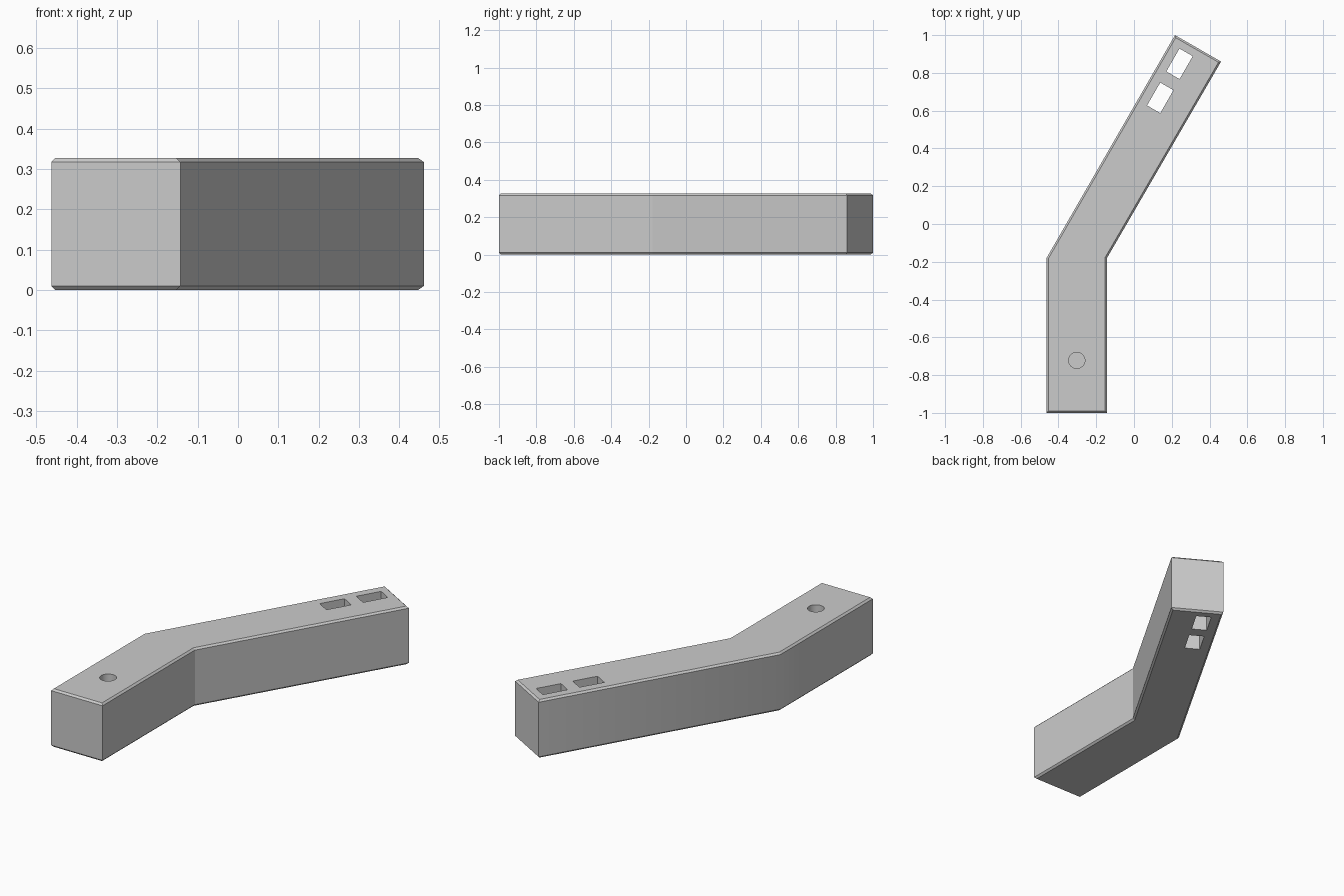
import bpy, bmesh
from math import radians
from mathutils import Matrix, Vector

cube = bpy.data.objects.get("Cube")
if cube:
    bpy.data.objects.remove(cube, do_unlink=True)

HEIGHT = 0.327
CHAMFER = 0.01
OUTLINE = [(-0.463, -1), (-0.143, -1), (-0.143, -0.18),
           (0.461, 0.86), (0.217, 1), (-0.463, -0.18)]

grey = bpy.data.materials.new("plain grey")
grey.use_nodes = True
colour = (0.6, 0.6, 0.6, 1)
grey.diffuse_color = colour
grey.node_tree.nodes["Principled BSDF"].inputs["Base Color"].default_value = colour


def make_object(name, bm):
    mesh = bpy.data.meshes.new(name)
    bm.to_mesh(mesh)
    bm.free()
    mesh.materials.append(grey)
    obj = bpy.data.objects.new(name, mesh)
    bpy.context.collection.objects.link(obj)
    return obj


def cut(target, cutter):
    mod = target.modifiers.new(cutter.name, "BOOLEAN")
    mod.operation = "DIFFERENCE"
    mod.solver = "EXACT"
    mod.object = cutter
    bpy.context.view_layer.objects.active = target
    bpy.ops.object.modifier_apply(modifier=mod.name)
    bpy.data.objects.remove(cutter, do_unlink=True)


# Bent bar: extruded outline with chamfered top and bottom rims
bm = bmesh.new()
base = bm.faces.new([bm.verts.new((x, y, 0)) for x, y in OUTLINE])
top = bmesh.ops.extrude_face_region(bm, geom=[base])["geom"]
bmesh.ops.translate(bm, vec=(0, 0, HEIGHT),
                    verts=[v for v in top if isinstance(v, bmesh.types.BMVert)])
bmesh.ops.recalc_face_normals(bm, faces=bm.faces)
rims = [e for e in bm.edges if abs(e.verts[0].co.z - e.verts[1].co.z) < 0.001]
bmesh.ops.bevel(bm, geom=rims, offset=CHAMFER, segments=1, affect="EDGES")
bm.normal_update()
# The outer side runs smoothly round the bend
for f in bm.faces:
    f.smooth = abs(f.normal.z) < 0.01 and f.normal.x < -0.5
bar = make_object("bent_bar", bm)

# Two through slots in line with the angled arm
for i, (x, y) in enumerate([(0.241, 0.848), (0.139, 0.668)]):
    bm = bmesh.new()
    place = (Matrix.Translation((x, y, HEIGHT / 2))
             @ Matrix.Rotation(radians(60), 4, "Z")
             @ Matrix.Diagonal((0.14, 0.081, 1, 1)))
    bmesh.ops.create_cube(bm, size=1, matrix=place)
    cut(bar, make_object(f"slot_cutter_{i}", bm))

# Blind round hole in the straight arm
depth = 0.16
bm = bmesh.new()
bmesh.ops.create_cone(bm, cap_ends=True, segments=32, radius1=0.043, radius2=0.043,
                      depth=2 * depth,
                      matrix=Matrix.Translation((-0.303, -0.722, HEIGHT)))
for f in bm.faces:
    f.smooth = abs(f.normal.z) < 0.5
cut(bar, make_object("hole_cutter", bm))
